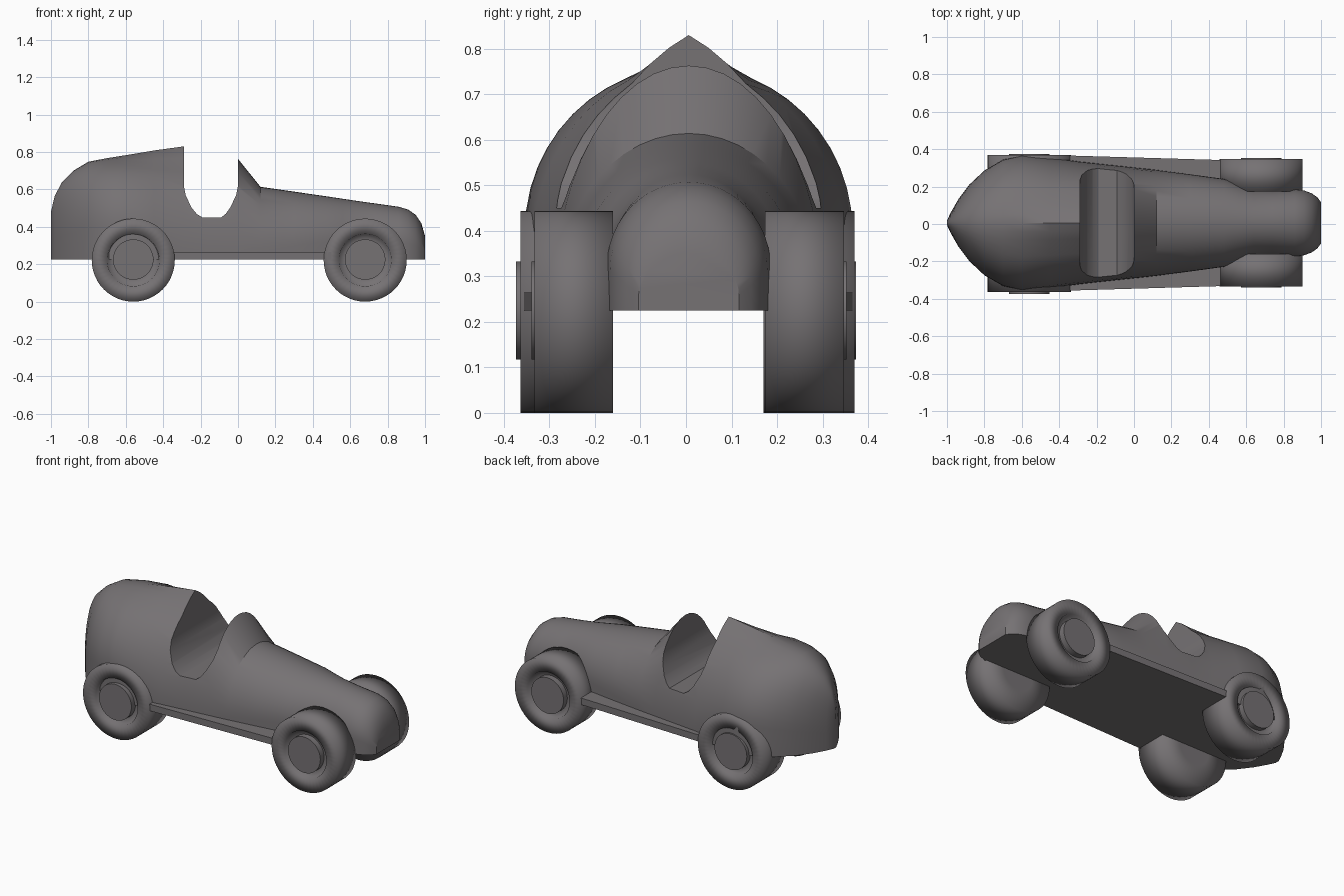
import bpy, bmesh
from math import sin, cos, pi, radians

if "Cube" in bpy.data.objects:
    bpy.data.objects.remove(bpy.data.objects["Cube"])

OFF = 0.006    # slight sideways offset of the body
FLOOR = 0.225

# Dark grey paint shared by every part
paint = bpy.data.materials.new("dark_grey")
paint.diffuse_color = (0.18, 0.168, 0.174, 1)
paint.use_nodes = True
paint.node_tree.nodes["Principled BSDF"].inputs["Base Color"].default_value = paint.diffuse_color


def make(name, bm, angle=30):
    bmesh.ops.remove_doubles(bm, verts=bm.verts, dist=1e-5)
    bmesh.ops.recalc_face_normals(bm, faces=bm.faces)
    me = bpy.data.meshes.new(name)
    bm.to_mesh(me)
    bm.free()
    me.materials.append(paint)
    ob = bpy.data.objects.new(name, me)
    bpy.context.collection.objects.link(ob)
    shade(ob, angle)
    return ob


def shade(ob, angle):
    bpy.ops.object.select_all(action='DESELECT')
    ob.select_set(True)
    bpy.context.view_layer.objects.active = ob
    bpy.ops.object.shade_smooth_by_angle(angle=radians(angle))


def loft(rings):
    bm = bmesh.new()
    vs = [[bm.verts.new(p) for p in r] for r in rings]
    n = len(vs[0])
    for a, b in zip(vs, vs[1:]):
        for i in range(n):
            j = (i + 1) % n
            bm.faces.new((a[i], a[j], b[j], b[i]))
    bm.faces.new(vs[0])
    bm.faces.new(vs[-1])
    return bm


# Body stations: x, half width, roof height, shoulder height, ridge peak
stations = [
    (-1.0, 0.012, 0.48, 0.32, 0), (-0.98, 0.055, 0.565, 0.33, 0),
    (-0.94, 0.125, 0.64, 0.35, 0), (-0.88, 0.205, 0.70, 0.37, 0),
    (-0.80, 0.28, 0.743, 0.39, 0.005), (-0.70, 0.338, 0.757, 0.40, 0.01),
    (-0.60, 0.36, 0.763, 0.40, 0.02), (-0.45, 0.348, 0.763, 0.34, 0.045),
    (-0.29, 0.328, 0.76, 0.25, 0.07), (-0.15, 0.313, 0.76, 0.24, 0.03),
    (0.0, 0.297, 0.763, 0.24, 0), (0.12, 0.283, 0.614, 0.28, 0),
    (0.30, 0.26, 0.588, 0.30, 0), (0.48, 0.235, 0.562, 0.32, 0),
    (0.56, 0.208, 0.55, 0.32, 0), (0.64, 0.183, 0.538, 0.32, 0),
    (0.74, 0.174, 0.524, 0.32, 0), (0.86, 0.18, 0.507, 0.32, 0),
    (0.91, 0.173, 0.492, 0.31, 0), (0.95, 0.158, 0.464, 0.30, 0),
    (0.98, 0.137, 0.42, 0.28, 0), (1.0, 0.11, 0.35, 0.26, 0)]


def section(x, w, h, s, pk):
    pts = [(x, w + OFF, FLOOR)]
    for i in range(25):
        a = pi * i / 24
        y = w * cos(a)
        z = s + (h - s) * sin(a) + pk * max(0, 1 - abs(y) / 0.13)
        pts.append((x, y + OFF, z))
    return pts + [(x, -w + OFF, FLOOR)]


body = make("body", loft([section(*s) for s in stations]))

# Cockpit opening cut straight across the body
prof = [(-0.29, 1), (-0.29, 0.62), (-0.28, 0.57), (-0.25, 0.505), (-0.22, 0.468),
        (-0.19, 0.45), (-0.09, 0.45), (-0.065, 0.47), (-0.04, 0.505),
        (-0.01, 0.57), (0, 0.62), (0, 1)]
cutter = make("cockpit_cutter", loft([[(x, y, z) for x, z in prof] for y in (-0.6, 0.6)]))
cutter.hide_render = True
mod = body.modifiers.new("cockpit", 'BOOLEAN')
mod.operation = 'DIFFERENCE'
mod.solver = 'EXACT'
mod.object = cutter
bpy.context.view_layer.objects.active = body
bpy.ops.object.modifier_apply(modifier="cockpit")
bpy.data.objects.remove(cutter)
shade(body, 40)


# Lathe around the axle; profile is (radius, y)
def lathe(name, profile, x, z, side, off, angle):
    n = 48
    rings = [[(x + r * cos(2 * pi * i / n), side * y + off, z + r * sin(2 * pi * i / n))
              for i in range(n)] for r, y in profile]
    return make(name, loft(rings), angle)


for end, x, inner, outer, off in (("front", 0.68, 0.167, 0.34, 0.007),
                                  ("rear", -0.56, 0.167, 0.367, 0.003)):
    for label, side in (("left", -1), ("right", 1)):
        # Tyre with a recessed centre, softly shaded
        tyre = [(0.1, inner), (0.222, inner), (0.222, outer),
                (0.14, outer - 0.006), (0.136, outer - 0.03), (0.1, outer - 0.03)]
        lathe(f"{end}_{label}_tyre", tyre, x, 0.222, side, off, 100)
        # Hub cap
        o = 0 if end == "rear" else off
        hub = [(0.108, outer - 0.06), (0.108, outer + 0.006)]
        lathe(f"{end}_{label}_hub", hub, x, 0.225, side, o, 30)

# Running boards between the wheels
for label, side in (("left", -1), ("right", 1)):
    plan = [(-0.38, 0.22), (0.5, 0.16), (0.5, 0.336), (-0.38, 0.362)]
    rings = [[(x, side * y + 0.005, z) for x, y in plan] for z in (FLOOR, 0.265)]
    make(f"running_board_{label}", loft(rings))
